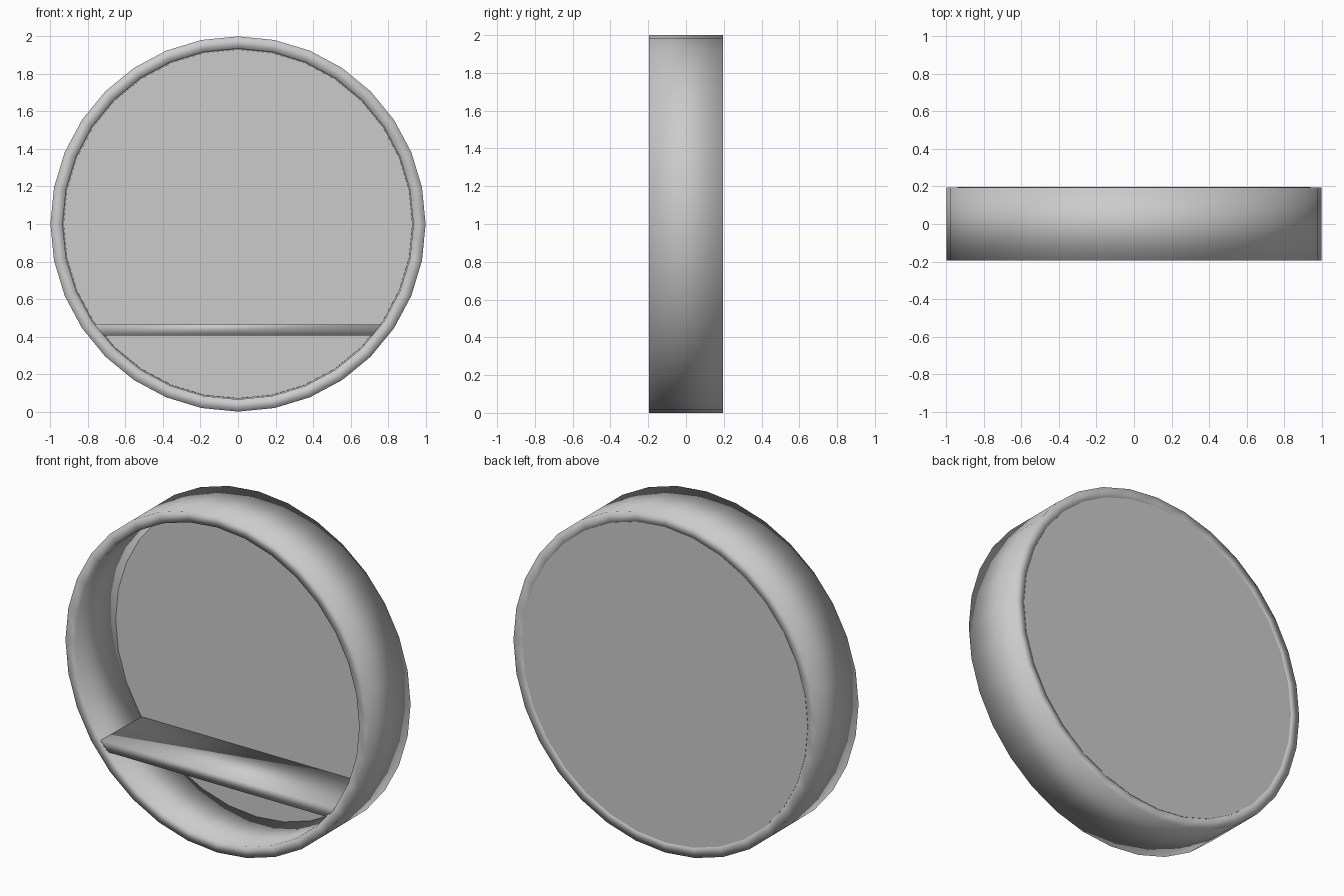
import bpy, bmesh, math
from mathutils import Vector

cube = bpy.data.objects.get("Cube")
if cube:
    bpy.data.objects.remove(cube, do_unlink=True)

SIDES = 32
FRONT, BACK = -0.195, 0.195
CENTRE = Vector((0, 0, 1))

grey = bpy.data.materials.new("plain_grey")
grey.use_nodes = True
colour = (0.6, 0.6, 0.6, 1)
grey.diffuse_color = colour
grey.node_tree.nodes["Principled BSDF"].inputs["Base Color"].default_value = colour


def finish(name, bm, smooth):
    """Turn the bmesh into a named object with consistent normals."""
    bmesh.ops.recalc_face_normals(bm, faces=bm.faces)
    for f in bm.faces:
        f.smooth = smooth
    mesh = bpy.data.meshes.new(name)
    bm.to_mesh(mesh)
    bm.free()
    mesh.materials.append(grey)
    obj = bpy.data.objects.new(name, mesh)
    bpy.context.collection.objects.link(obj)
    return obj


def prism(bm, outline, y0, y1):
    """Extrude an (x, z) outline along y."""
    face = bm.faces.new([bm.verts.new((x, y0, z)) for x, z in outline])
    out = bmesh.ops.extrude_face_region(bm, geom=[face])
    moved = [v for v in out["geom"] if isinstance(v, bmesh.types.BMVert)]
    bmesh.ops.translate(bm, verts=moved, vec=(0, y1 - y0, 0))


# Round outer frame: a rectangular section swept about the centre
bm = bmesh.new()
section = [(1.0, FRONT), (1.0, BACK), (0.928, BACK), (0.935, FRONT)]
verts = [bm.verts.new((0, y, 1 + r)) for r, y in section]
edges = [bm.edges.new((verts[i], verts[(i + 1) % 4])) for i in range(4)]
bmesh.ops.spin(bm, geom=verts + edges, cent=CENTRE, axis=(0, 1, 0),
               angle=math.tau, steps=SIDES, use_duplicate=False)
bmesh.ops.remove_doubles(bm, verts=bm.verts, dist=0.0005)
finish("round_frame", bm, True)

# Thin disc closing the back
bm = bmesh.new()
turns = [math.tau * i / SIDES for i in range(SIDES)]
prism(bm, [(0.94 * math.sin(a), 1 + 0.94 * math.cos(a)) for a in turns],
      BACK - 0.02, BACK + 0.002)
finish("back_panel", bm, False)

# Shelf with ends trimmed to the curve of the frame
bm = bmesh.new()
low, high = 0.405, 0.465
half_low, half_high = (math.sqrt(0.94 ** 2 - (1 - z) ** 2) for z in (low, high))
prism(bm, [(-half_low, low), (half_low, low), (half_high, high), (-half_high, high)],
      FRONT, BACK - 0.01)
finish("shelf", bm, True)
